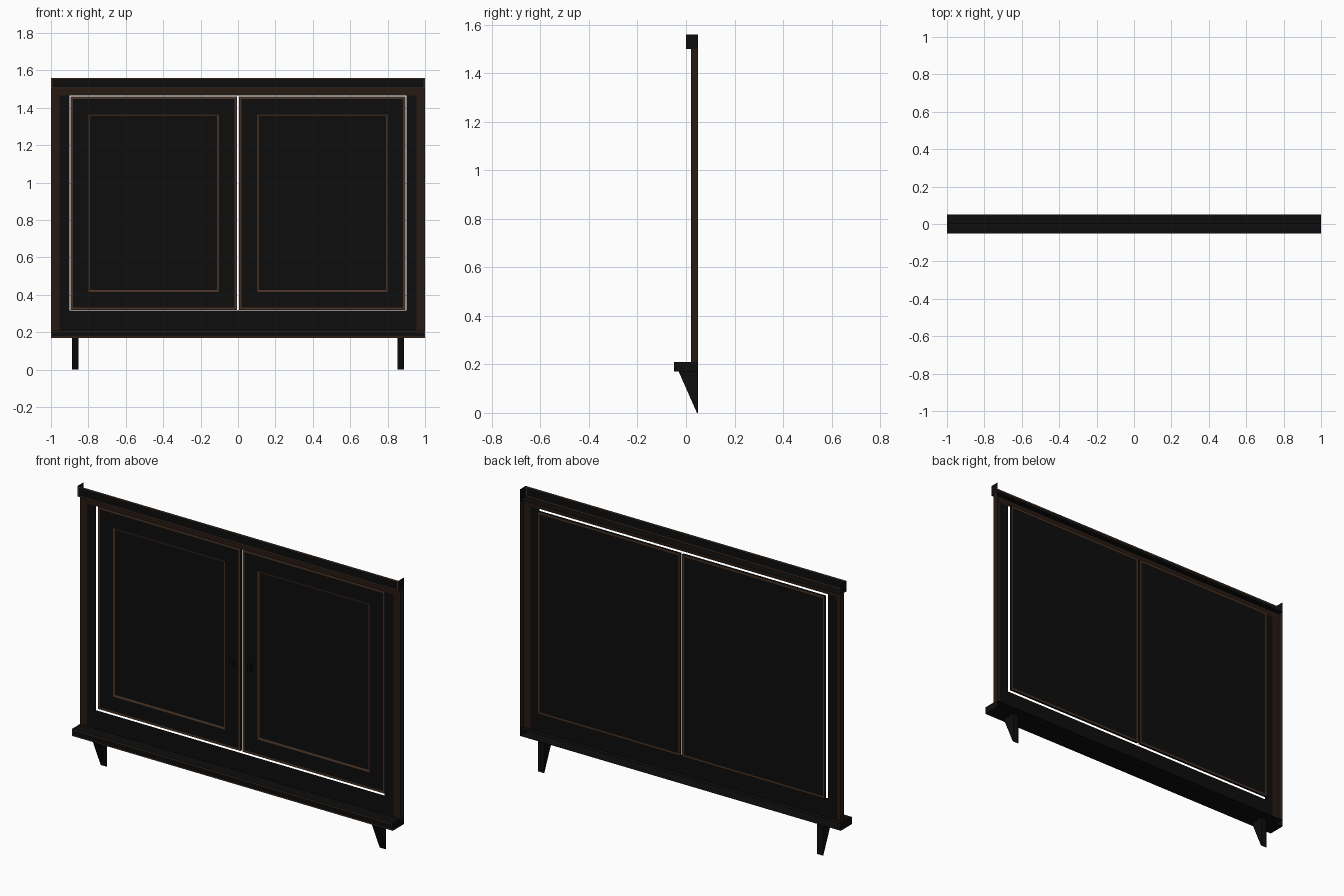
import bpy, bmesh
from mathutils import Vector

if "Cube" in bpy.data.objects:
    bpy.data.objects.remove(bpy.data.objects["Cube"])


def material(name, rgb):
    m = bpy.data.materials.new(name)
    m.diffuse_color = (*rgb, 1)
    m.use_nodes = True
    m.node_tree.nodes["Principled BSDF"].inputs["Base Color"].default_value = m.diffuse_color
    return m


BLACK = material("black_paint", (0.004, 0.004, 0.004))
BROWN = material("worn_edge", (0.06, 0.03, 0.016))
DARK = material("dark_brown", (0.02, 0.01, 0.006))


def finish(bm, name):
    me = bpy.data.meshes.new(name)
    bm.to_mesh(me)
    bm.free()
    for m in (BLACK, BROWN, DARK):
        me.materials.append(m)
    ob = bpy.data.objects.new(name, me)
    bpy.context.collection.objects.link(ob)
    return ob


def box_mesh(lo, hi, open_sides=()):
    """Box between two corners, leaving out the faces with the given normals."""
    bm = bmesh.new()
    bmesh.ops.create_cube(bm, size=1)
    for v in bm.verts:
        v.co = Vector([lo[i] if v.co[i] < 0 else hi[i] for i in range(3)])
    bm.normal_update()
    gone = [f for f in bm.faces
            if any(f.normal.dot(Vector(n)) > 0.9 for n in open_sides)]
    bmesh.ops.delete(bm, geom=gone, context='FACES')
    return bm


def face_towards(bm, n):
    bm.normal_update()
    return max(bm.faces, key=lambda f: (f.normal.dot(Vector(n)), f.calc_area()))


def edge_ring(bm, face, width, mat=0, depth=0.0):
    """Inset a face and colour the ring around it."""
    r = bmesh.ops.inset_individual(bm, faces=[face], thickness=width, depth=depth,
                                   use_even_offset=True)
    for f in r["faces"]:
        if f is not face:
            f.material_index = mat


FRONT, BACK, UP = (0, -1, 0), (0, 1, 0), (0, 0, 1)

# Top rail, a shell open at the top and back
bm = box_mesh((-1, 0, 1.50), (1, 0.05, 1.56), (UP, BACK))
edge_ring(bm, face_towards(bm, FRONT), 0.007, 1)
finish(bm, "top_rail")

# Bottom ledge, open at the back
bm = box_mesh((-1, -0.05, 0.17), (1, 0.05, 0.21), (BACK,))
edge_ring(bm, face_towards(bm, FRONT), 0.006, 1)
finish(bm, "bottom_ledge")

# Face frame: thin sheet around the door opening, with returned sides
bm = bmesh.new()
xs = [-1, -0.955, -0.9, 0.9, 0.955, 1]
zs = [0.21, 0.315, 1.465, 1.50]
grid = [[bm.verts.new((x, 0.02, z)) for z in zs] for x in xs]
for i in range(5):
    for j in range(3):
        if (i, j) == (2, 1):
            continue
        f = bm.faces.new((grid[i][j], grid[i + 1][j], grid[i + 1][j + 1], grid[i][j + 1]))
        f.material_index = 2 if i in (0, 4) or j == 2 else 0
outer = [e for e in bm.edges if all(abs(v.co.x) > 0.99 for v in e.verts)]
ext = bmesh.ops.extrude_edge_only(bm, edges=outer)
for v in ext["geom"]:
    if isinstance(v, bmesh.types.BMVert):
        v.co.y = 0.05
bmesh.ops.recalc_face_normals(bm, faces=bm.faces)
finish(bm, "face_frame")

for side, s in (("left", -1), ("right", 1)):
    # Door with worn edges and a slightly sunk panel
    x0, x1 = sorted((s * 0.006, s * 0.895))
    bm = box_mesh((x0, 0.03, 0.32), (x1, 0.043, 1.46))
    edge_ring(bm, face_towards(bm, BACK), 0.012, 1)
    front = face_towards(bm, FRONT)
    edge_ring(bm, front, 0.012, 1)
    edge_ring(bm, front, 0.083, 0)
    edge_ring(bm, front, 0.010, 1, -0.004)
    finish(bm, side + "_door")

    # Small door pull
    finish(box_mesh((s * 0.055 - 0.012, 0.022, 0.79), (s * 0.055 + 0.012, 0.031, 0.83)),
           side + "_door_pull")

    # Wedge-shaped leg, tapering back towards the floor
    bm = box_mesh((s * 0.87 - 0.018, -0.03, 0), (s * 0.87 + 0.018, 0.05, 0.17), (UP,))
    for v in bm.verts:
        if v.co.z < 0.01 and v.co.y < 0:
            v.co.y = 0.045
    finish(bm, side + "_leg")
